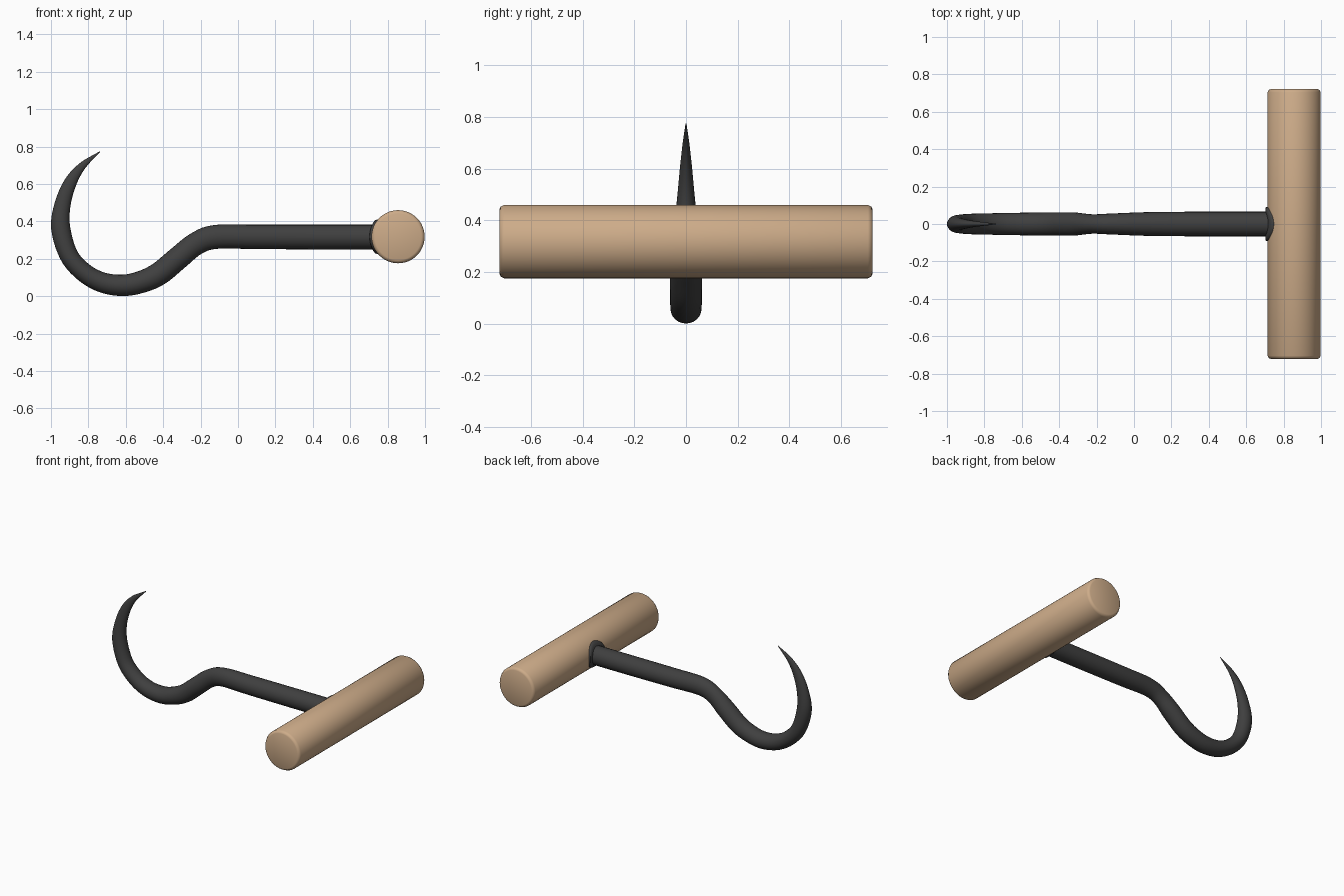
import bpy, bmesh, math
from mathutils import Vector

if "Cube" in bpy.data.objects:
    bpy.data.objects.remove(bpy.data.objects["Cube"])

HX, HZ, HR = 0.856, 0.318, 0.142   # handle axis and radius


def material(name, col):
    m = bpy.data.materials.new(name)
    m.diffuse_color = (*col, 1)
    m.use_nodes = True
    m.node_tree.nodes["Principled BSDF"].inputs["Base Color"].default_value = m.diffuse_color
    return m


wood = material("tan wood", (0.61, 0.41, 0.25))
iron = material("dark iron", (0.05, 0.05, 0.05))


def finish(bm, name, mat, angle):
    bmesh.ops.recalc_face_normals(bm, faces=bm.faces)
    me = bpy.data.meshes.new(name)
    bm.to_mesh(me)
    bm.free()
    ob = bpy.data.objects.new(name, me)
    bpy.context.collection.objects.link(ob)
    me.materials.append(mat)
    bpy.ops.object.select_all(action='DESELECT')
    ob.select_set(True)
    bpy.context.view_layer.objects.active = ob
    bpy.ops.object.shade_smooth_by_angle(angle=math.radians(angle))
    return ob


def loft(rings, name, mat, angle=40):
    """Skin a list of equal-length point rings and cap both ends."""
    bm = bmesh.new()
    rows = [[bm.verts.new(p) for p in r] for r in rings]
    n = len(rows[0])
    for a, b in zip(rows, rows[1:]):
        for i in range(n):
            j = (i + 1) % n
            bm.faces.new((a[i], a[j], b[j], b[i]))
    bm.faces.new(rows[0])
    bm.faces.new(rows[-1])
    return finish(bm, name, mat, angle)


def circle(n):
    return [(math.cos(2 * math.pi * i / n), math.sin(2 * math.pi * i / n)) for i in range(n)]


# wooden cross handle with eased ends
profile = [(-0.722, HR - 0.018), (-0.717, HR - 0.007), (-0.704, HR),
           (0.704, HR), (0.717, HR - 0.007), (0.722, HR - 0.018)]
loft([[(HX + r * c, y, HZ + r * s) for c, s in circle(48)] for y, r in profile], "handle", wood)

# shaft and hook path: x, z, radius in the hook plane, radius along y
path = [(0.80, 0.316, 0.066, 0.066), (0.45, 0.316, 0.066, 0.066), (0.10, 0.317, 0.065, 0.064),
        (-0.12, 0.317, 0.064, 0.056), (-0.225, 0.280, 0.061, 0.052), (-0.32, 0.204, 0.062, 0.062),
        (-0.425, 0.118, 0.062, 0.062), (-0.525, 0.074, 0.059, 0.061), (-0.62, 0.058, 0.057, 0.060),
        (-0.727, 0.074, 0.054, 0.058), (-0.825, 0.128, 0.051, 0.056), (-0.905, 0.220, 0.050, 0.053),
        (-0.948, 0.365, 0.051, 0.046), (-0.938, 0.490, 0.043, 0.034), (-0.896, 0.608, 0.034, 0.023),
        (-0.832, 0.697, 0.020, 0.013), (-0.738, 0.773, 0.002, 0.002)]
pts = [Vector(p) for p in path]
pts = [2 * pts[0] - pts[1]] + pts + [2 * pts[-1] - pts[-2]]
samples = []
for k in range(1, len(pts) - 2):
    a, b, c, d = pts[k - 1:k + 3]
    for s in range(5):
        t = s / 5
        samples.append(0.5 * (2 * b + (c - a) * t + (2 * a - 5 * b + 4 * c - d) * t * t
                              + (3 * b - a - 3 * c + d) * t ** 3))
samples.append(pts[-2])
rings = []
for i, p in enumerate(samples):
    q = samples[min(i + 1, len(samples) - 1)] - samples[max(i - 1, 0)]
    nrm = Vector((-q.y, q.x)).normalized()
    rings.append([(p.x + nrm.x * p.z * c, p.w * s, p.y + nrm.y * p.z * c) for c, s in circle(24)])
loft(rings, "hook_shaft", iron, 60)

# round collar plate wrapped onto the handle
collar = []
for r, R in [(0.02, 0.153), (0.05, 0.153), (0.075, 0.153), (0.088, 0.152), (0.092, 0.146), (0.092, 0.125)]:
    collar.append([(HX - math.sqrt(R * R - (r * s) ** 2), r * c, HZ + r * s) for c, s in circle(32)])
loft(collar, "collar", iron, 50)
